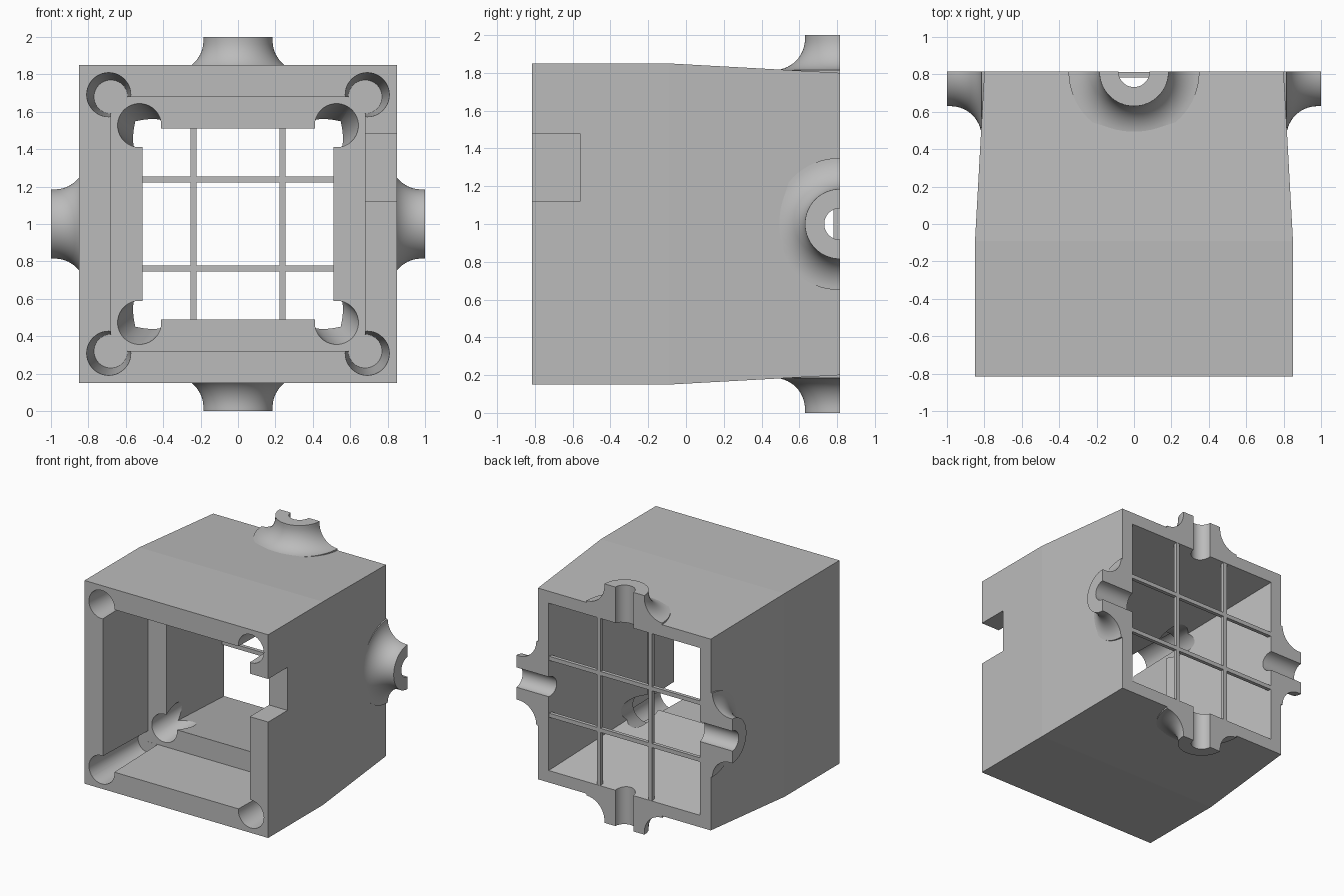
import bpy, bmesh, math
from mathutils import Matrix, Vector

cube = bpy.data.objects.get("Cube")
if cube:
    bpy.data.objects.remove(cube, do_unlink=True)

FRONT, BACK, LEDGE, MID = -0.815, 0.815, -0.22, 1.0

grey = bpy.data.materials.new("light_grey")
grey.use_nodes = True
grey.diffuse_color = (0.5, 0.5, 0.5, 1)
grey.node_tree.nodes["Principled BSDF"].inputs["Base Color"].default_value = (0.5, 0.5, 0.5, 1)


def finish(name, bm):
    """Turn a bmesh into a named grey object."""
    bmesh.ops.recalc_face_normals(bm, faces=bm.faces)
    mesh = bpy.data.meshes.new(name)
    bm.to_mesh(mesh)
    bm.free()
    mesh.materials.append(grey)
    obj = bpy.data.objects.new(name, mesh)
    bpy.context.collection.objects.link(obj)
    return obj


def loft(name, rings, smooth=False):
    """Bridge equal-length rings of points and cap both ends."""
    bm = bmesh.new()
    loops = [[bm.verts.new(p) for p in ring] for ring in rings]
    n = len(loops[0])
    for a, b in zip(loops, loops[1:]):
        for i in range(n):
            face = bm.faces.new((a[i], a[(i + 1) % n], b[(i + 1) % n], b[i]))
            face.smooth = smooth
    bm.faces.new(loops[0])
    bm.faces.new(loops[-1])
    return finish(name, bm)


def square(half, y):
    return [(sx * half, y, MID + sz * half)
            for sx, sz in ((-1, -1), (1, -1), (1, 1), (-1, 1))]


def circle(x, z, r, y, n=40):
    return [(x + r * math.cos(math.tau * i / n), y, MID + z + r * math.sin(math.tau * i / n))
            for i in range(n)]


def radial_ring(angle, r, h, n=64):
    """Circle around an axis pointing sideways from the middle of the back."""
    turn = Matrix.Rotation(angle, 4, 'Y')
    base = Vector((0, BACK, MID))
    return [base + turn @ Vector((r * math.cos(math.tau * i / n),
                                  r * math.sin(math.tau * i / n), h)) for i in range(n)]


def box(name, low, high):
    bm = bmesh.new()
    bmesh.ops.create_cube(bm, size=1)
    for v in bm.verts:
        v.co = [(a + b) / 2 + c * (b - a) for a, b, c in zip(low, high, v.co)]
    return finish(name, bm)


def combine(target, tool, operation):
    """Apply one boolean and discard its tool."""
    mod = target.modifiers.new("combine", 'BOOLEAN')
    mod.operation, mod.solver, mod.object = operation, 'EXACT', tool
    graph = bpy.context.evaluated_depsgraph_get()
    result = bpy.data.meshes.new_from_object(target.evaluated_get(graph))
    target.modifiers.clear()
    target.data = result
    bpy.data.objects.remove(tool, do_unlink=True)


# Outer shell, tapering toward the back
housing = loft("housing", [square(0.85, FRONT), square(0.85, -0.09), square(0.80, BACK)])

# Flared bosses on the four sides of the back rim
angles = [k * math.pi / 2 for k in range(4)]
R = 0.165
arc = [(0.35 - R * math.sin(t), 0.98 - R * math.cos(t))
       for t in [math.pi / 2 * i / 14 for i in range(15)]]
profile = [(0.35, 0.75)] + arc + [(0.185, 1.0)]
for a in angles:
    combine(housing, loft("boss", [radial_ring(a, r, h) for r, h in profile], True), 'UNION')
combine(housing, box("back_trim", (-2, BACK, -1), (2, 2, 3)), 'DIFFERENCE')

# Front pocket and the widening opening behind the ledge
combine(housing, loft("pocket", [square(0.68, FRONT - 0.1), square(0.68, LEDGE)]), 'DIFFERENCE')
combine(housing, loft("funnel", [square(0.50, LEDGE - 0.05), square(0.51, LEDGE),
                                 square(0.70, BACK), square(0.70, BACK + 0.1)]), 'DIFFERENCE')

# Cross holes through the bosses
for a in angles:
    hole = loft("cross_hole", [radial_ring(a, 0.083, h) for h in (0.5, 1.1)], True)
    combine(housing, hole, 'DIFFERENCE')

# Tapered corner channels and slanted holes through the ledge
for sx in (-1, 1):
    for sz in (-1, 1):
        channel = loft("channel", [circle(sx * c, sz * c, r, y) for c, r, y in
                                   ((0.692, 0.12, FRONT - 0.04), (0.68, 0.09, LEDGE - 0.001))], True)
        combine(housing, channel, 'DIFFERENCE')
        bore = loft("bore", [circle(sx * c, sz * c, r, y) for c, r, y in
                             ((0.535, 0.118, LEDGE - 0.03), (0.45, 0.105, 0.08))], True)
        combine(housing, bore, 'DIFFERENCE')

# Slot in one side wall
combine(housing, box("slot", (0.6, FRONT - 0.1, 1.12), (1.0, -0.56, 1.48)), 'DIFFERENCE')

# Keep rims crisp while curved surfaces stay smooth
bm = bmesh.new()
bm.from_mesh(housing.data)
for e in bm.edges:
    if len(e.link_faces) == 2 and e.calc_face_angle(0) > math.radians(30):
        e.smooth = False
bm.to_mesh(housing.data)
bm.free()

# Thin grid across the back opening
for side, label in ((-1, "right"), (1, "left")):
    x = side * 0.238
    box("grid_upright_" + label, (x - 0.017, 0.782, MID - 0.71), (x + 0.017, 0.813, MID + 0.71))
for side, label in ((-1, "lower"), (1, "upper")):
    z = MID + side * 0.238
    box("grid_crossbar_" + label, (-0.71, 0.782, z - 0.017), (0.71, 0.812, z + 0.017))
